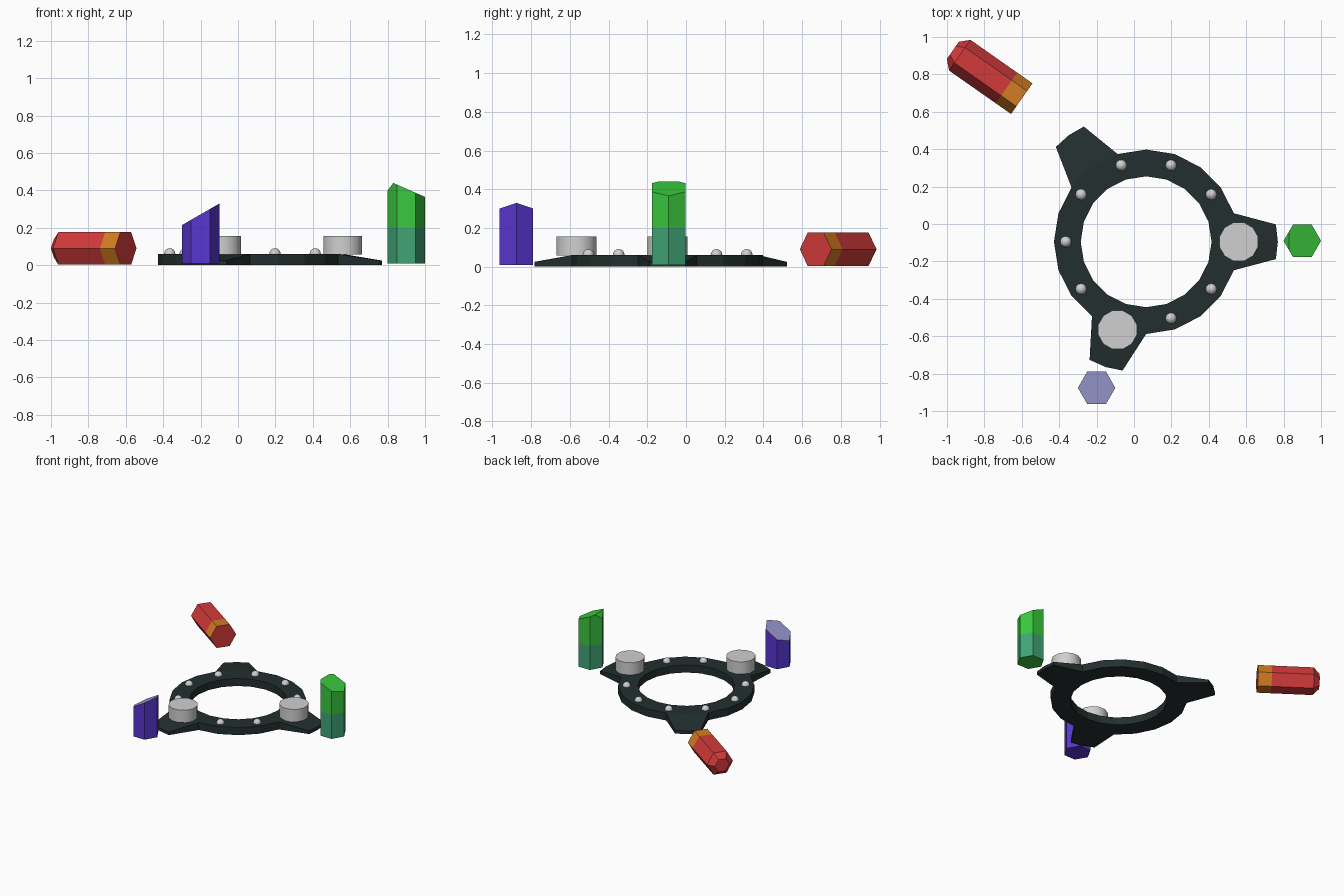
import bpy, bmesh, math
from mathutils import Vector, Matrix

if "Cube" in bpy.data.objects:
    bpy.data.objects.remove(bpy.data.objects["Cube"])

CX, CY = 0.065, -0.095   # ring centre


def mat(name, r, g, b):
    def lin(c):
        c /= 255
        return c / 12.92 if c <= 0.04045 else ((c + 0.055) / 1.055) ** 2.4
    m = bpy.data.materials.new(name)
    m.diffuse_color = (lin(r), lin(g), lin(b), 1)
    m.use_nodes = True
    m.node_tree.nodes["Principled BSDF"].inputs["Base Color"].default_value = m.diffuse_color
    return m


DARK = mat("dark slate", 36, 47, 47)
GREY = mat("light grey", 208, 208, 208)
RED = mat("red", 212, 58, 58)
ORANGE = mat("orange", 212, 124, 34)
GREEN = mat("green", 58, 200, 62)
TEAL = mat("teal green", 64, 164, 118)
PURPLE = mat("violet", 88, 54, 208)
LAVENDER = mat("lavender", 150, 150, 205)


def finish(name, bm, mats):
    bmesh.ops.recalc_face_normals(bm, faces=bm.faces[:])
    me = bpy.data.meshes.new(name)
    bm.to_mesh(me)
    bm.free()
    ob = bpy.data.objects.new(name, me)
    bpy.context.collection.objects.link(ob)
    for m in mats:
        me.materials.append(m)
    return ob


def smooth(ob):
    bpy.ops.object.select_all(action='DESELECT')
    ob.select_set(True)
    bpy.context.view_layer.objects.active = ob
    bpy.ops.object.shade_smooth_by_angle(angle=math.radians(40))


def polar(r, deg):
    a = math.radians(deg)
    return CX + r * math.cos(a), CY + r * math.sin(a)


# Ring with three sloping arms
def make_ring():
    bm = bmesh.new()
    n, top = 20, 0.06

    def pair(r, deg, z):
        x, y = polar(r, deg)
        return bm.verts.new((x, y, 0)), bm.verts.new((x, y, z))
    inner = [pair(0.35, 18 * i, top) for i in range(n)]
    outer = [pair(0.493, 18 * i, top) for i in range(n)]

    def wall(a, b):
        bm.faces.new((a[0], b[0], b[1], a[1]))
    arms = (0, 7, 14)
    for i in range(n):
        j = (i + 1) % n
        wall(inner[j], inner[i])
        for s in (0, 1):
            bm.faces.new((inner[i][s], inner[j][s], outer[j][s], outer[i][s]))
        if i not in arms and j not in arms:
            wall(outer[i], outer[j])
    for k in arms:
        base = [outer[k - 1], outer[k], outer[k + 1]]
        tip = [pair(r, 18 * k + d, 0.025) for r, d in ((0.7, -7.6), (0.704, 0), (0.7, 7.6))]
        wall(base[0], tip[0])
        wall(tip[2], base[2])
        for a in (0, 1):
            wall(tip[a], tip[a + 1])
            for s in (0, 1):
                bm.faces.new((base[a][s], tip[a][s], tip[a + 1][s], base[a + 1][s]))
    finish("ring_base", bm, [DARK])


make_ring()

# Two drums on the arms, studs at the other tenth-turns
for i in range(10):
    bm = bmesh.new()
    if i in (0, 7):
        x, y = polar(0.495, 36 * i)
        bmesh.ops.create_cone(bm, cap_ends=True, segments=12, radius1=0.107, radius2=0.107, depth=0.1,
                              matrix=Matrix.Translation((x, y, 0.107)) @ Matrix.Rotation(math.radians(15), 4, 'Z'))
        smooth(finish("drum_%d" % i, bm, [GREY]))
    else:
        x, y = polar(0.43, 36 * i)
        bmesh.ops.create_uvsphere(bm, u_segments=12, v_segments=8, radius=0.03,
                                  matrix=Matrix.Translation((x, y, 0.061)))
        smooth(finish("stud_%d" % i, bm, [GREY]))


# Hexagonal crystals: stacked rings of (height, scale), points on +-x
def hex_prism(levels):
    bm = bmesh.new()
    rings = [[bm.verts.new((0.1 * s * math.cos(math.pi * i / 3), 0.1 * s * math.sin(math.pi * i / 3), z))
              for i in range(6)] for z, s in levels]
    bm.faces.new(rings[0][::-1])
    bm.faces.new(rings[-1])
    for a, b in zip(rings, rings[1:]):
        for i in range(6):
            j = (i + 1) % 6
            bm.faces.new((a[i], a[j], b[j], b[i]))
    return bm


def slice_off(bm, point, normal):
    geom = bm.verts[:] + bm.edges[:] + bm.faces[:]
    bmesh.ops.bisect_plane(bm, geom=geom, plane_co=point, plane_no=normal, clear_outer=True)
    bmesh.ops.holes_fill(bm, edges=[e for e in bm.edges if e.is_boundary], sides=0)
    bm.normal_update()


def paint_lower(bm, height):
    for f in bm.faces:
        if f.calc_center_median().z < height and abs(f.normal.z) < 0.5:
            f.material_index = 1


# Violet crystal with one slanted cut and a pale top
bm = hex_prism([(0.008, 1), (0.5, 1)])
slice_off(bm, Vector((0, 0, 0.272)), Vector((-0.115, 0, 0.2)))
bmesh.ops.recalc_face_normals(bm, faces=bm.faces[:])
for f in bm.faces:
    if f.normal.z > 0.3:
        f.material_index = 1
finish("violet_crystal", bm, [PURPLE, LAVENDER]).location = (-0.2, -0.876, 0)

# Green crystal with slanted top, chipped point and teal lower half
bm = hex_prism([(0.008, 1), (0.2, 1), (0.6, 1)])
slice_off(bm, Vector((0.1, 0, 0.365)), Vector((0.075, 0, 0.17)))
slice_off(bm, Vector((-0.1, 0, 0.40)), Vector((-0.04, 0, 0.03)))
bmesh.ops.recalc_face_normals(bm, faces=bm.faces[:])
paint_lower(bm, 0.2)
finish("green_crystal", bm, [GREEN, TEAL]).location = (0.9, -0.09, 0)

# Red crystal lying down, chamfered tip, orange band at its foot
bm = hex_prism([(0, 1), (0.1, 1), (0.405, 1), (0.45, 0.56)])
bmesh.ops.recalc_face_normals(bm, faces=bm.faces[:])
paint_lower(bm, 0.1)
axis = Vector((-0.819, 0.574, 0))
side = Vector((0.574, 0.819, 0))
up = axis.cross(side)
ob = finish("red_crystal", bm, [RED, ORANGE])
rot = Matrix((side, up, axis)).transposed()
if rot.determinant() < 0:
    rot = Matrix((side, -up, axis)).transposed()
ob.matrix_world = Matrix.Translation((-0.6, 0.67, 0.09)) @ rot.to_4x4()
